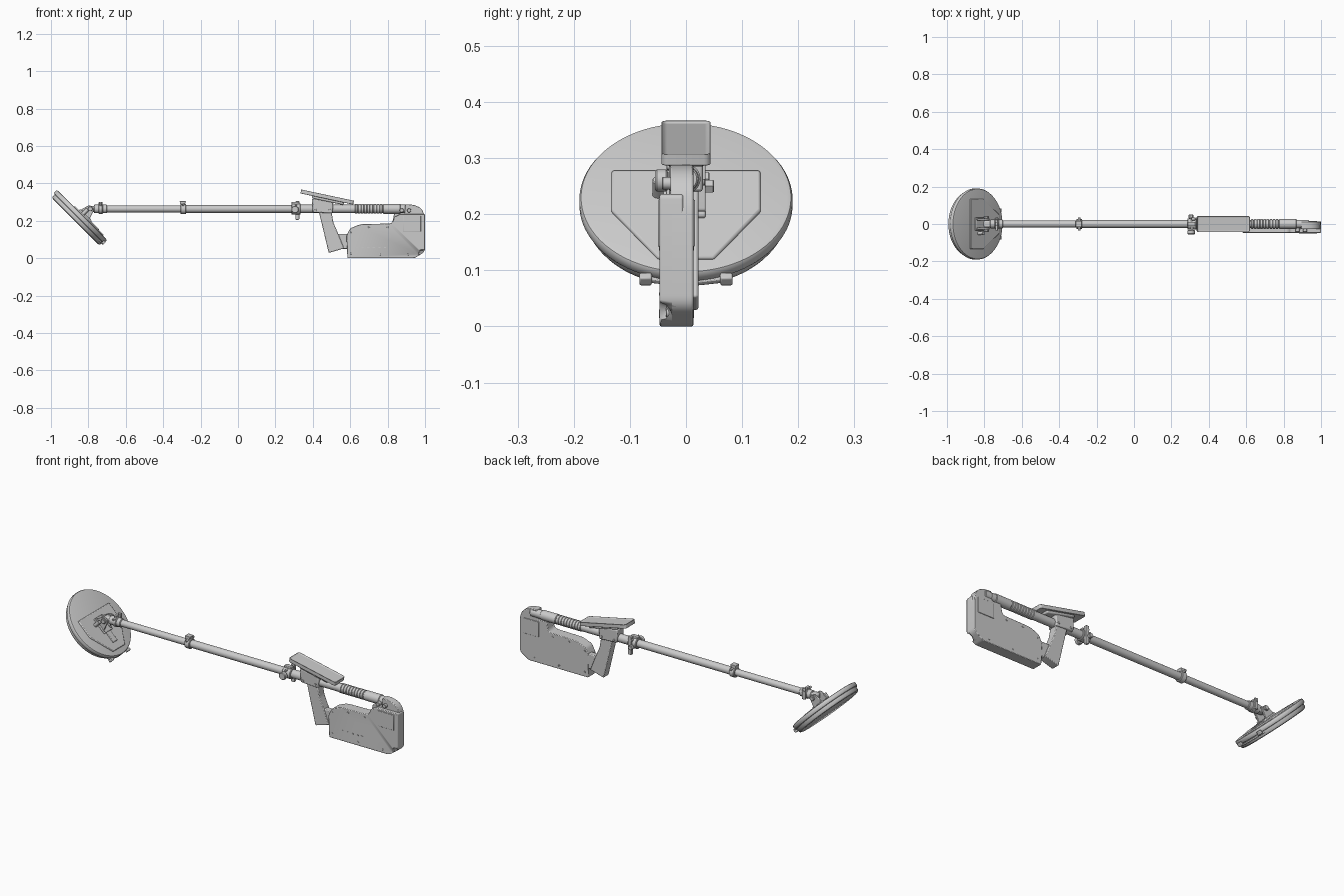
import bpy, bmesh, math
from mathutils import Matrix, Vector

if "Cube" in bpy.data.objects:
    bpy.data.objects.remove(bpy.data.objects["Cube"])

I = Matrix.Identity(4)
PZ = 0.263                                   # height of the pole axis
HEAD = Matrix.Translation((-0.834, 0, 0.231)) @ Matrix.Rotation(math.radians(45), 4, 'Y')


def finish(name, bm, bevel=0, seg=2, m=I):
    bmesh.ops.recalc_face_normals(bm, faces=bm.faces)
    me = bpy.data.meshes.new(name)
    bm.to_mesh(me)
    bm.free()
    me.transform(m)
    ob = bpy.data.objects.new(name, me)
    bpy.context.collection.objects.link(ob)
    if bevel:
        b = ob.modifiers.new("bevel", 'BEVEL')
        b.width, b.segments, b.limit_method = bevel, seg, 'ANGLE'
    bpy.ops.object.select_all(action='DESELECT')
    ob.select_set(True)
    bpy.context.view_layer.objects.active = ob
    bpy.ops.object.shade_smooth_by_angle(angle=math.radians(35))
    return ob


def box(name, lo, hi, bevel=0.003, m=I):
    bm = bmesh.new()
    lo, hi = Vector(lo), Vector(hi)
    bmesh.ops.create_cube(bm, size=1, matrix=Matrix.Translation((lo + hi) / 2)
                          @ Matrix.Diagonal((*(hi - lo), 1)))
    return finish(name, bm, bevel, 2, m)


def prism(name, pts, a, b, axis='y', bevel=0.004, m=I):
    """Extrude a profile from a to b: (x, z) points along y or (x, y) points along z."""
    at = (lambda p, t: (p[0], t, p[1])) if axis == 'y' else (lambda p, t: (p[0], p[1], t))
    bm = bmesh.new()
    f = bm.faces.new([bm.verts.new(at(p, a)) for p in pts])
    r = bmesh.ops.extrude_face_region(bm, geom=[f])
    d = Vector(at((0, 0), b - a))
    bmesh.ops.translate(bm, vec=d, verts=[v for v in r['geom'] if isinstance(v, bmesh.types.BMVert)])
    return finish(name, bm, bevel, 2, m)


def lathe(name, prof, m=I, n=32):
    """Spin (radius, height) points round local z, with closed ends."""
    bm = bmesh.new()
    rings = [[bm.verts.new((r * math.cos(2 * math.pi * i / n), r * math.sin(2 * math.pi * i / n), h))
              for i in range(n)] for r, h in prof]
    for p, q in zip(rings, rings[1:]):
        for i in range(n):
            bm.faces.new((p[i], p[(i + 1) % n], q[(i + 1) % n], q[i]))
    bm.faces.new(rings[0])
    bm.faces.new(rings[-1])
    return finish(name, bm, 0, 2, m)


def along_x(x, z=PZ, y=0):
    return Matrix.Translation((x, y, z)) @ Matrix.Rotation(math.pi / 2, 4, 'Y')


def along_y(x, y, z):
    return Matrix.Translation((x, y, z)) @ Matrix.Rotation(-math.pi / 2, 4, 'X')


def rod(name, r, length, m, n=24):
    c = min(r * 0.15, 0.003)
    return lathe(name, [(r - c, 0), (r, c), (r, length - c), (r - c, length)], m, n)


def fillet(pts, n=5):
    """Round the corners of a profile; each point is (x, z, radius)."""
    out = []
    for i, (x, z, r) in enumerate(pts):
        p = Vector((x, z))
        u = (Vector(pts[i - 1][:2]) - p).normalized() * r
        v = (Vector(pts[(i + 1) % len(pts)][:2]) - p).normalized() * r
        if r == 0:
            out.append((x, z))
            continue
        for k in range(n + 1):
            t = k / n
            out.append(tuple(p + u * (1 - t) ** 2 + v * t ** 2))
    return out


# search head: lid, groove and lower shell
lathe("search_head", [(0.168, -0.05), (0.177, -0.047), (0.181, -0.04), (0.181, -0.026), (0.188, -0.024),
                      (0.19, -0.020), (0.19, -0.007), (0.187, -0.002), (0.18, 0)], HEAD, 96)
prism("head_raised_plate", [(-0.062, -0.133), (0.038, -0.133), (0.158, -0.05), (0.158, 0.05),
                            (0.038, 0.133), (-0.062, 0.133)], -0.004, 0.006, 'z', 0.004, HEAD)
box("head_mount_base", (-0.03, -0.035, 0.003), (0.06, 0.035, 0.014), 0.004, HEAD)
box("head_mount_strap", (0.05, -0.018, 0.003), (0.12, 0.018, 0.011), 0.003, HEAD)
for s in (-1, 1):
    # yoke lugs, bolts and rim tabs mirrored either side
    prism("yoke_lug", fillet([(-0.025, 0.01, 0), (0.045, 0.01, 0), (0.025, 0.068, 0.015),
                              (-0.01, 0.068, 0.015)]), s * 0.02, s * 0.03, 'y', 0.002, HEAD)
    rod("yoke_bolt_head", 0.014, 0.012, along_y(-0.79, 0.036 * s - 0.006, PZ), 6)
    box("head_rim_tab", (0.178, 0.072 * s - 0.011, -0.032), (0.193, 0.072 * s + 0.011, -0.012), 0.003, HEAD)
    for x in (-0.02, 0.045):
        rod("mount_screw", 0.006, 0.006, HEAD @ Matrix.Translation((x, 0.027 * s, 0.012)), 12)
prism("head_rim_lip", fillet([(0.155, -0.085, 0), (0.181, -0.07, 0.01), (0.192, 0, 0.03), (0.181, 0.07, 0.01),
                              (0.155, 0.085, 0)]), -0.036, -0.026, 'z', 0.002, HEAD)
rod("yoke_pin", 0.008, 0.08, along_y(-0.79, -0.04, PZ), 16)
box("pole_tongue", (-0.805, -0.018, PZ - 0.017), (-0.75, 0.018, PZ + 0.017), 0.008)
rod("cable_gland", 0.010, 0.04, HEAD @ Matrix.Translation((0.0, -0.05, 0.003)), 16)

# telescopic pole
rod("lower_pole", 0.018, 0.50, along_x(-0.77))
rod("middle_pole", 0.0205, 0.62, along_x(-0.29))
rod("upper_pole", 0.0225, 0.60, along_x(0.30))
rod("pole_end_sleeve", 0.023, 0.07, along_x(-0.81 + 0.04))

# pole clamps: head end, middle and upper
for name, x, w, r in (("head_clamp", -0.745, 0.022, 0.027), ("middle_clamp", -0.308, 0.03, 0.028),
                      ("upper_clamp", 0.285, 0.05, 0.030)):
    rod(name + "_collar", r, w, along_x(x))
    box(name + "_lug", (x + 0.002, -0.012, PZ + 0.015), (x + w - 0.006, 0.012, PZ + 0.038))
    rod(name + "_bolt", 0.006, 0.07, along_y(x + w / 2, -0.035, PZ + 0.022), 12)
prism("middle_clamp_lever", [(-0.31, 0.288), (-0.285, 0.288), (-0.278, 0.305), (-0.312, 0.305)],
      -0.016, 0.016, 'y', 0.002)
box("head_clamp_lever", (-0.745, 0.022, 0.24), (-0.725, 0.032, 0.30))
prism("upper_clamp_lever", fillet([(0.307, 0.205, 0.006), (0.328, 0.205, 0.006), (0.328, 0.305, 0.006),
                                   (0.307, 0.305, 0.006)]), 0.020, 0.035, 'y', 0.002)
rod("upper_clamp_knob", 0.020, 0.022, along_y(0.305, -0.055, 0.26), 16)
rod("upper_clamp_nut", 0.013, 0.02, along_y(0.305, 0.03, 0.25), 6)

# display: tilted slab with a recessed screen
tilt = Matrix.Translation((0.477, 0, 0.327)) @ Matrix.Rotation(math.radians(12), 4, 'Y')
bm = bmesh.new()
bmesh.ops.create_cube(bm, size=1, matrix=Matrix.Diagonal((0.288, 0.088, 0.022, 1)))
bmesh.ops.bevel(bm, geom=[e for e in bm.edges if abs(e.verts[0].co.z - e.verts[1].co.z) > 0.01],
                offset=0.012, segments=4, profile=0.5, affect='EDGES')
top = max(bm.faces, key=lambda f: f.calc_center_median().z)
bmesh.ops.inset_region(bm, faces=[top], thickness=0.007)
bmesh.ops.translate(bm, vec=(0, 0, -0.005), verts=top.verts)
finish("display_housing", bm, 0.002, 2, tilt)
box("display_back", (-0.08, -0.034, -0.024), (0.095, 0.034, -0.008), 0.006, tilt)
prism("display_mount", [(0.395, 0.318), (0.40, 0.245), (0.505, 0.24), (0.51, 0.30)], -0.030, 0.030, 'y', 0.005)
for s in (-1, 1):
    for x in (0.415, 0.49):
        rod("display_mount_screw", 0.006, 0.006, along_y(x, s * 0.031 - 0.003, 0.257), 12)

# pistol grip and its link to the battery housing
prism("pistol_grip", fillet([(0.432, 0.25, 0), (0.50, 0.25, 0), (0.51, 0.19, 0.008), (0.538, 0.125, 0.01),
                             (0.567, 0.052, 0.006), (0.485, 0.028, 0.006)]), -0.024, 0.022, 'y', 0.006)
prism("grip_link", [(0.52, 0.13), (0.595, 0.13), (0.595, 0.05), (0.545, 0.05)], -0.020, 0.012)

# battery housing: thin full-height arch plus thick lower case
outer = [(0.585, 0.0, 0.004), (0.945, 0.0, 0.01), (1.0, 0.035, 0.02)]
inner = [(0.825, 0.185, 0.02), (0.655, 0.182, 0.02), (0.60, 0.16, 0.012), (0.580, 0.12, 0.01)]
prism("housing_arch", fillet(outer + [(1.0, 0.285, 0.085), (0.895, 0.288, 0.004), (0.89, 0.238, 0.006),
                                      (0.835, 0.24, 0.006)] + inner), -0.028, 0.013, 'y', 0.006)
case = prism("housing_case", fillet(outer + [(1.0, 0.236, 0.01), (0.87, 0.236, 0.01), (0.835, 0.22, 0.01)]
                                    + inner), -0.047, -0.005, 'y', 0.004)
# scooped corner with a screw
cut = lathe("corner_cutter", [(0.004, -0.024), (0.020, -0.015), (0.026, 0), (0.020, 0.015), (0.004, 0.024)],
            along_y(0.985, -0.05, 0.022), 24)
cut.hide_render = True
cut.hide_set(True)
bo = case.modifiers.new("scoop", 'BOOLEAN')
bo.object, bo.operation, bo.solver = cut, 'DIFFERENCE', 'EXACT'
rod("corner_screw", 0.009, 0.008, along_y(0.965, -0.036, 0.025), 16)

# side panels and case screws
box("front_side_panel", (0.882, -0.050, 0.142), (0.978, -0.044, 0.226), 0.002)
box("back_side_panel", (0.882, 0.010, 0.142), (0.978, 0.016, 0.226), 0.002)
for y in (-0.0485, 0.0115):
    for x, z in ((0.605, 0.025), (0.605, 0.14), (0.70, 0.165), (0.80, 0.165), (0.76, 0.02), (0.91, 0.02)):
        rod("case_screw", 0.005, 0.003, along_y(x, y, z), 12)
for i in range(6):
    box("indicator_slot", (0.63 + i * 0.03, -0.048, 0.055), (0.642 + i * 0.03, -0.046, 0.060), 0)

# ribbed hand grip and rear sleeve
prof = []
for i in range(9):
    x = i * 0.0165
    prof += [(0.0225, x), (0.0255, x + 0.002), (0.0255, x + 0.0125), (0.0225, x + 0.0145)]
lathe("ribbed_hand_grip", prof, along_x(0.625))
rod("rear_sleeve", 0.026, 0.095, along_x(0.775))
rod("rear_plug", 0.022, 0.07, along_x(0.865))
for x in (0.875, 0.915):
    rod("cable_connector", 0.011, 0.03, along_y(x, -0.043, 0.255), 16)
